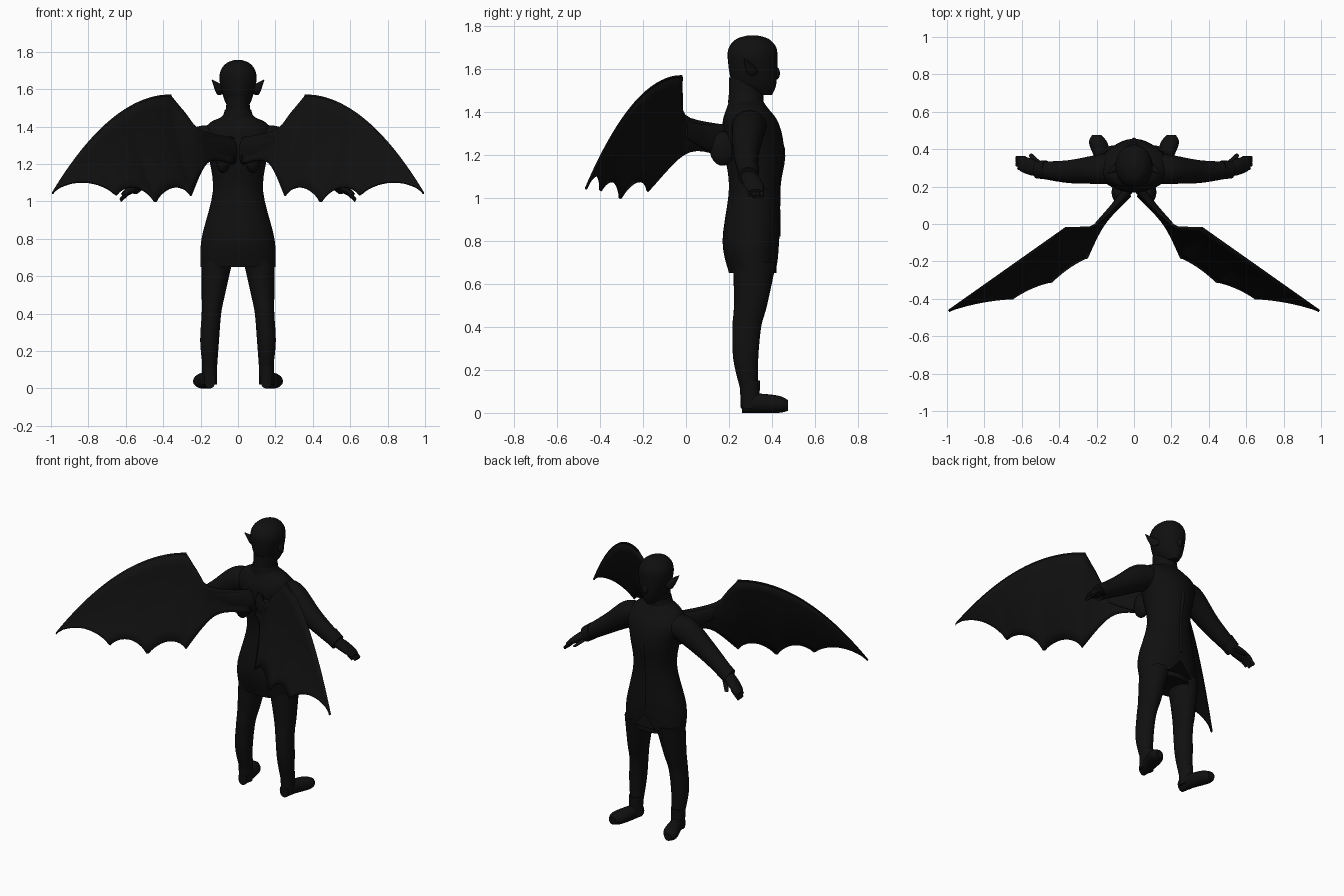
import bpy, bmesh, math
from mathutils import Matrix, Vector

cube = bpy.data.objects.get("Cube")
if cube:
    bpy.data.objects.remove(cube)

BLACK = (.005, .005, .005, 1)
black = bpy.data.materials.new("charcoal black")
black.use_nodes = True
black.diffuse_color = BLACK
black.node_tree.nodes["Principled BSDF"].inputs["Base Color"].default_value = BLACK

ACROSS, DEPTH, UP = Matrix.Identity(3)
ARM_SIDE = (UP + ACROSS / 2).normalized()
WING_SIDE = (ACROSS + DEPTH).normalized()


def finish(name, bm, mirror, thickness=0):
    """Turn a bmesh into a smooth shaded object, mirrored if it is one of a pair."""
    bmesh.ops.recalc_face_normals(bm, faces=bm.faces)
    mesh = bpy.data.meshes.new(name)
    bm.to_mesh(mesh)
    bm.free()
    mesh.materials.append(black)
    part = bpy.data.objects.new(name, mesh)
    bpy.context.collection.objects.link(part)
    if thickness:
        solidify = part.modifiers.new("thickness", 'SOLIDIFY')
        solidify.thickness = thickness
        solidify.offset = 0
    if mirror:
        part.modifiers.new("mirror", 'MIRROR')
    bpy.ops.object.select_all(action='DESELECT')
    part.select_set(True)
    bpy.context.view_layer.objects.active = part
    bpy.ops.object.shade_smooth_by_angle(angle=math.radians(45))


def smooth(rows, steps=5):
    """Catmull-Rom interpolation through rows of numbers."""
    rows = [Vector(row) for row in rows]
    last = len(rows) - 1
    out = []
    for i in range(last):
        before, start, end = rows[max(i - 1, 0)], rows[i], rows[i + 1]
        after = rows[min(i + 2, last)]
        leave, arrive = (end - before) / 2, (after - start) / 2
        for step in range(steps):
            t = step / steps
            rise = t * t * (3 - 2 * t)
            out.append(start.lerp(end, rise) + leave * t * (1 - t) ** 2 - arrive * t * t * (1 - t))
    return out + [rows[last]]


def resample(points, count):
    """Evenly spaced points along a polyline."""
    spans = [(b - a).length for a, b in zip(points, points[1:])]
    out = []
    for k in range(count):
        left = sum(spans) * k / (count - 1)
        i = 0
        while i < len(spans) - 1 and left > spans[i]:
            left -= spans[i]
            i += 1
        out.append(points[i].lerp(points[i + 1], min(1, left / spans[i])))
    return out


def skin(bm, rows, closed):
    """Join neighbouring rows of vertices with quads."""
    for row, following in zip(rows, rows[1:]):
        for j in range(0 if closed else 1, len(row)):
            bm.faces.new((row[j - 1], row[j], following[j], following[j - 1]))


def loft(name, stations, u=ACROSS, v=DEPTH, mirror=False, sides=28, shape=None):
    """Each station is x, y, z, radius along u, radius along v."""
    bm, rings = bmesh.new(), []
    for x, y, z, wide, deep in smooth(stations):
        ring = []
        for k in range(sides):
            angle = math.tau * k / sides
            point = Vector((x, y, z)) + u * wide * math.cos(angle) + v * deep * math.sin(angle)
            if shape:
                shape(point)
            ring.append(bm.verts.new(point))
        rings.append(ring)
    skin(bm, rings, closed=True)
    bm.faces.new(rings[0])
    bm.faces.new(rings[-1])
    finish(name, bm, mirror)


def upright(name, rows, x=0, **options):
    """Each row is height, half width, back and front."""
    loft(name, [(x, (back + front) / 2, z, wide, (front - back) / 2)
                for z, wide, back, front in rows], **options)


def blob(name, centre, radii, mirror=False):
    bm = bmesh.new()
    bmesh.ops.create_uvsphere(bm, u_segments=20, v_segments=12, radius=1)
    bmesh.ops.scale(bm, vec=radii, verts=bm.verts)
    bmesh.ops.translate(bm, vec=centre, verts=bm.verts)
    finish(name, bm, mirror)


# Coat, with the front hem parted and a little shorter
def part_hem(point):
    if point.y > .33:
        point.z += max(0, .85 - point.z) * max(.15, .6 - 6 * abs(point.x))


upright("coat", [(.65, .2, .2, .43), (.8, .195, .17, .435), (1.05, .135, .2, .435),
                 (1.23, .155, .175, .455), (1.35, .19, .17, .43), (1.42, .15, .19, .38),
                 (1.45, .09, .2, .36), (1.48, .07, .2, .35)], sides=48, shape=part_hem)
upright("collar", [(1.44, .085, .195, .36), (1.49, .07, .2, .36)])
loft("coat_closure", [(0, .43, .82, .012, .01), (0, .43, 1.05, .012, .01),
                      (0, .45, 1.23, .012, .01), (0, .37, 1.42, .01, .01)], sides=8)

# Head, neck and pointed ears
upright("neck", [(1.4, .07, .2, .36), (1.56, .06, .2, .36)])
upright("head", [(1.48, .03, .31, .4), (1.53, .068, .22, .42), (1.64, .098, .195, .425),
                 (1.7, .092, .2, .42), (1.74, .06, .235, .385), (1.757, .015, .29, .33)])
blob("nose", (0, .42, 1.58), (.02, .017, .03))
loft("ears", [(.07, .32, 1.6, .02, .03), (.1, .3, 1.6, .022, .03), (.14, .27, 1.65, .002, .002)],
     u=DEPTH, v=(UP - ACROSS / 2).normalized(), mirror=True, sides=12)

# Pelvis, legs and boots
upright("pelvis", [(.65, .15, .21, .42), (.9, .15, .2, .43)])
loft("legs", [(.15, .295, .1, .037, .04), (.152, .278, .25, .05, .058),
              (.142, .283, .4, .052, .067), (.132, .3, .5, .062, .077),
              (.11, .32, .7, .085, .1)], mirror=True)
upright("boot_shafts", [(.02, .04, .255, .34), (.15, .04, .25, .345)], x=.152, mirror=True)
loft("boot_feet", [(.15, .26, .04, .03, .04), (.16, .33, .045, .04, .045),
                   (.19, .43, .04, .05, .04), (.2, .475, .035, .025, .025)], v=UP, mirror=True)

# Arms sloping outward and down, with cuffs and hands
arm = dict(u=DEPTH, v=ARM_SIDE, mirror=True)
loft("sleeves", [(.05, .295, 1.36, .05, .04), (.13, .295, 1.34, .08, .075),
                 (.22, .29, 1.31, .075, .08), (.36, .28, 1.21, .06, .06),
                 (.52, .29, 1.1, .043, .043)], **arm)
loft("cuffs", [(.47, .29, 1.135, .05, .05), (.52, .29, 1.1, .047, .047)], **arm)
loft("palms", [(.5, .29, 1.11, .035, .03), (.55, .305, 1.08, .045, .027),
               (.6, .32, 1.045, .042, .018), (.62, .325, 1.03, .03, .012)], **arm)
for i, finger in enumerate(("little", "ring", "middle", "index")):
    knuckle = Vector((.58, .295 + i * .018, 1.055))
    fingertip = knuckle + Vector((.05, .005, -.05)) * (.8 if finger == "little" else 1)
    loft(finger + "_fingers", [(*knuckle, .014, .014), (*fingertip, .01, .01)], sides=8, **arm)
loft("thumbs", [(.51, .32, 1.08, .018, .018), (.55, .365, 1.04, .012, .012)],
     mirror=True, sides=8)

# Wing outline: leading edge arches from the wrist out to the tip
wrist, tip = Vector((.36, -.02, 1.565)), Vector((.99, -.465, 1.045))
inner_lead = smooth([(.02, .18, 1.34), (.2, 0, 1.38), (.28, -.02, 1.47), wrist])
outer_lead = []
for k in range(21):
    t = k / 20
    outer_lead.append(wrist.lerp(tip, t) + UP * (wrist.z - tip.z) * t * (1 - t))

# Trailing edge with scallops between the lobes
lobes = [Vector((.25, -.18, 1.03)), Vector((.44, -.31, .99)), Vector((.65, -.4, 1.03)), tip]
inner_trail = smooth([(.02, .15, 1.2), (.16, 0, 1.21), lobes[0]])
outer_trail = [lobes[0]]
for a, b in zip(lobes, lobes[1:]):
    for k in range(1, 11):
        t = k / 10
        lift = max(0, math.sin(math.pi * t)) ** .7
        outer_trail.append(a.lerp(b, t) + (UP * .065 + DEPTH * .015) * lift)

# Slightly cupped membranes stretched between the two edges
top = resample(inner_lead, 14) + resample(outer_lead, 40)[1:]
bottom = resample(inner_trail, 14) + resample(outer_trail, 40)[1:]
bm = bmesh.new()
rows = []
for high, low in zip(top, bottom):
    cup = WING_SIDE * .04 * (high - low).length
    rows.append([bm.verts.new(high.lerp(low, j / 8) + cup * math.sin(math.pi * j / 8))
                 for j in range(9)])
skin(bm, rows, closed=False)
finish("wing_membranes", bm, True, thickness=.012)

# Wing roots on the back and bones along the leading edge
wing = dict(u=WING_SIDE, v=UP, mirror=True)
loft("wing_roots", [(.02, .2, 1.27, .03, .08), (.1, .1, 1.28, .02, .06),
                    (.2, 0, 1.32, .01, .04)], **wing)
blob("wing_root_bases", (.08, .17, 1.23), (.04, .06, .08), mirror=True)
loft("wing_edge_bones", [(*point, .007, .007) for point in top[13::3]], sides=8, **wing)
